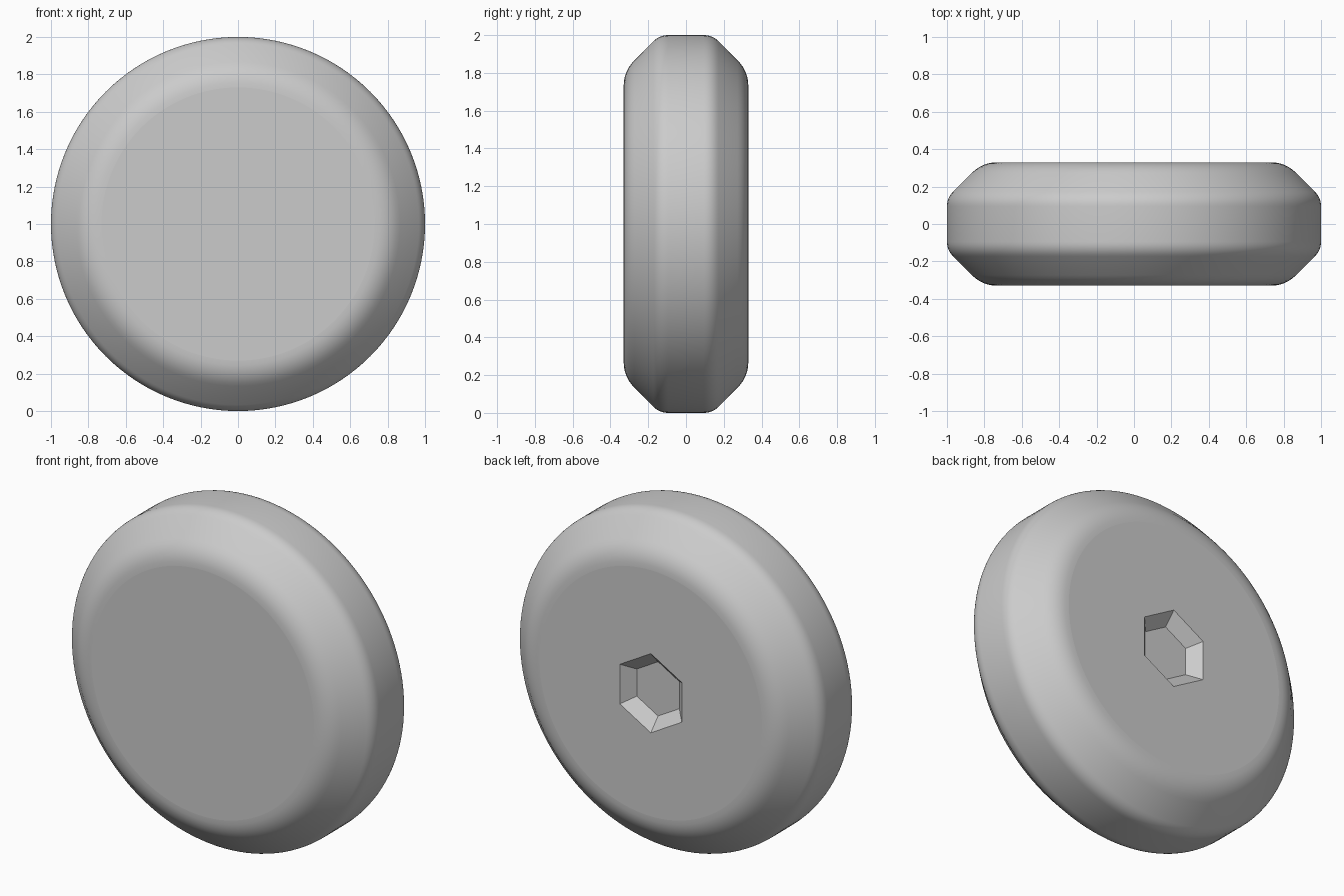
import bpy, bmesh
from math import sin, cos, tau
from mathutils import Vector

cube = bpy.data.objects.get("Cube")
if cube:
    bpy.data.objects.remove(cube, do_unlink=True)

SEGMENTS = 128      # sides around the disc
STEPS = 6           # steps in each rounded corner
HALF = 0.33         # half thickness

grey = bpy.data.materials.new("light_grey")
grey.use_nodes = True
colour = (0.6, 0.6, 0.6, 1)
grey.diffuse_color = colour
grey.node_tree.nodes["Principled BSDF"].inputs["Base Color"].default_value = colour


def rounded(start, corner, end):
    """Points of a smooth corner as (radius, y)."""
    a, b, c = Vector(start), Vector(corner), Vector(end)
    ts = [i / STEPS for i in range(STEPS + 1)]
    return [a * (1 - t) ** 2 + b * 2 * t * (1 - t) + c * t * t for t in ts]


def ring(bm, radius, y, sides):
    """Closed loop of vertices facing along y, with a vertex at the top."""
    angles = [tau * i / sides for i in range(sides)]
    return [bm.verts.new((radius * sin(a), y, 1 + radius * cos(a))) for a in angles]


def bridge(bm, first, second, smooth):
    n = len(first)
    for i in range(n):
        j = (i + 1) % n
        face = bm.faces.new((first[i], first[j], second[j], second[i]))
        face.smooth = smooth


def loop_edges(bm, loop):
    pairs = zip(loop, loop[1:] + loop[:1])
    return [bm.edges.get(p) or bm.edges.new(p) for p in pairs]


# Half profile: rounded face edge, sloped shoulder, rounded tread edge
half = rounded((0.73, HALF), (0.81, HALF), (0.867, 0.273))
half += rounded((0.967, 0.173), (1, 0.14), (1, 0.095))
profile = [(r, -y) for r, y in half] + [(r, y) for r, y in reversed(half)]

bm = bmesh.new()

# Rounded rim and plain front face
rings = [ring(bm, r, y, SEGMENTS) for r, y in profile]
for first, second in zip(rings, rings[1:]):
    bridge(bm, first, second, True)
bm.faces.new(rings[0])

# Back face with a tapered hexagonal socket
mouth = ring(bm, 0.235, HALF, 6)
floor = ring(bm, 0.161, HALF - 0.068, 6)
bridge(bm, mouth, floor, False)
bm.faces.new(floor)
bmesh.ops.triangle_fill(
    bm, use_beauty=True, normal=(0, 1, 0),
    edges=loop_edges(bm, rings[-1]) + loop_edges(bm, mouth))

bmesh.ops.recalc_face_normals(bm, faces=bm.faces)
mesh = bpy.data.meshes.new("disc_body")
bm.to_mesh(mesh)
bm.free()
mesh.materials.append(grey)
disc = bpy.data.objects.new("disc_body", mesh)
bpy.context.collection.objects.link(disc)
